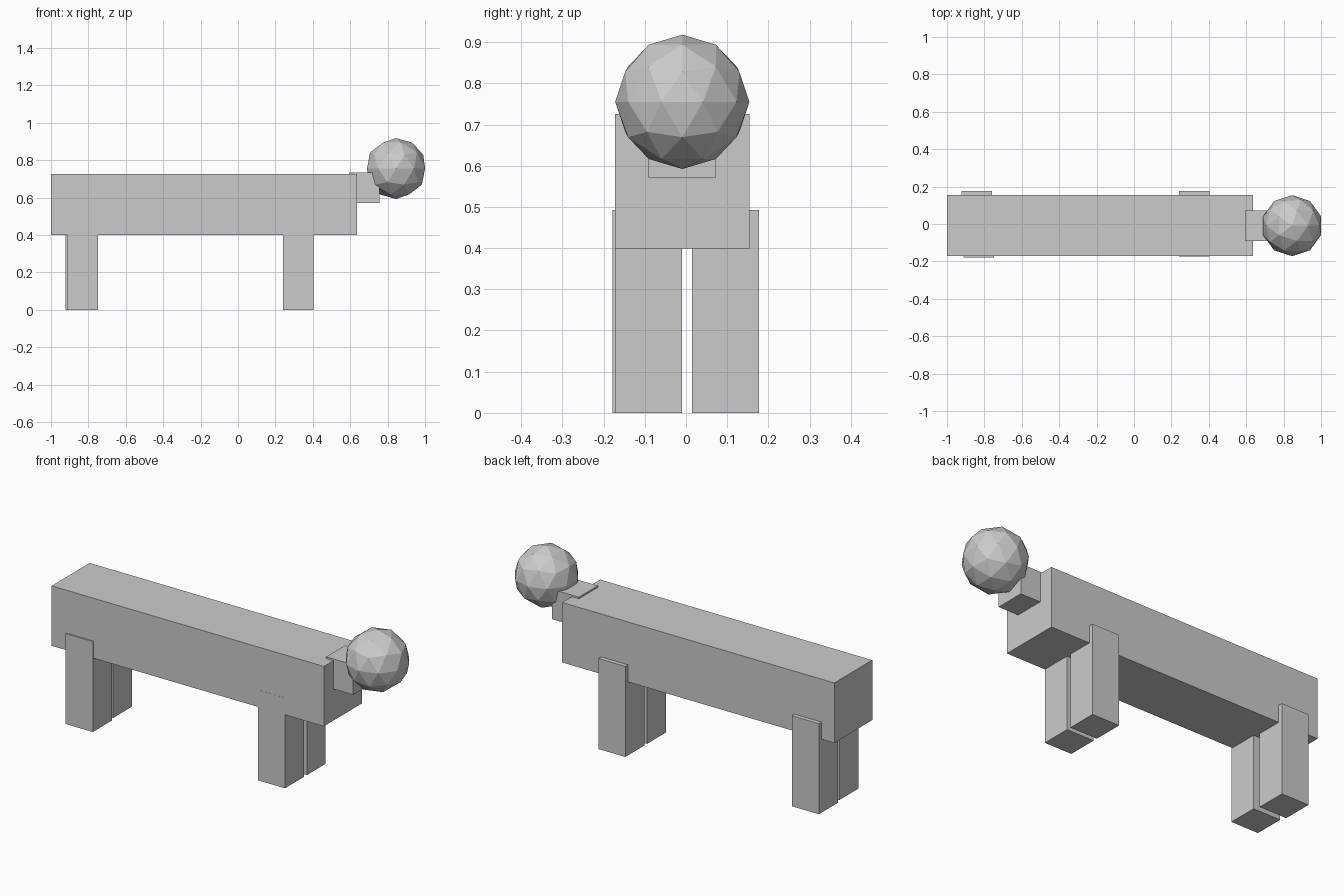
import bpy

# Remove the default object
if "Cube" in bpy.data.objects:
    bpy.data.objects.remove(bpy.data.objects["Cube"], do_unlink=True)

GREY = (0.6, 0.6, 0.6, 1.0)
grey = bpy.data.materials.new("plain_grey")
grey.use_nodes = True
grey.diffuse_color = GREY
grey.node_tree.nodes["Principled BSDF"].inputs["Base Color"].default_value = GREY


def finish(name):
    obj = bpy.context.object
    obj.name = name
    obj.data.materials.append(grey)
    return obj


def block(name, size, centre):
    bpy.ops.mesh.primitive_cube_add(size=1, location=centre)
    obj = finish(name)
    obj.scale = size
    bpy.ops.object.transform_apply(location=False, rotation=False, scale=True)
    return obj


RADIUS = 0.163
MID_Y = -0.009

# Long body
block("body", (1.637, 2 * RADIUS, 2 * RADIUS), (-0.1815, MID_Y, 0.562))

# Neck block, partly sunk into the body
block("neck", (RADIUS, RADIUS, RADIUS), (0.675, MID_Y, 0.653))

# Faceted head
bpy.ops.mesh.primitive_ico_sphere_add(subdivisions=2, radius=RADIUS,
                                      location=(0.845, MID_Y, 0.755))
finish("head")

# Four legs, slightly uneven in placement
LEG_HEIGHT = 0.492
legs = {
    "front_right_leg": (0.322, -0.091),
    "front_left_leg": (0.322, 0.096),
    "back_right_leg": (-0.83, -0.097),
    "back_left_leg": (-0.842, 0.096),
}
for name, (x, y) in legs.items():
    block(name, (RADIUS, RADIUS, LEG_HEIGHT), (x, y, LEG_HEIGHT / 2))
